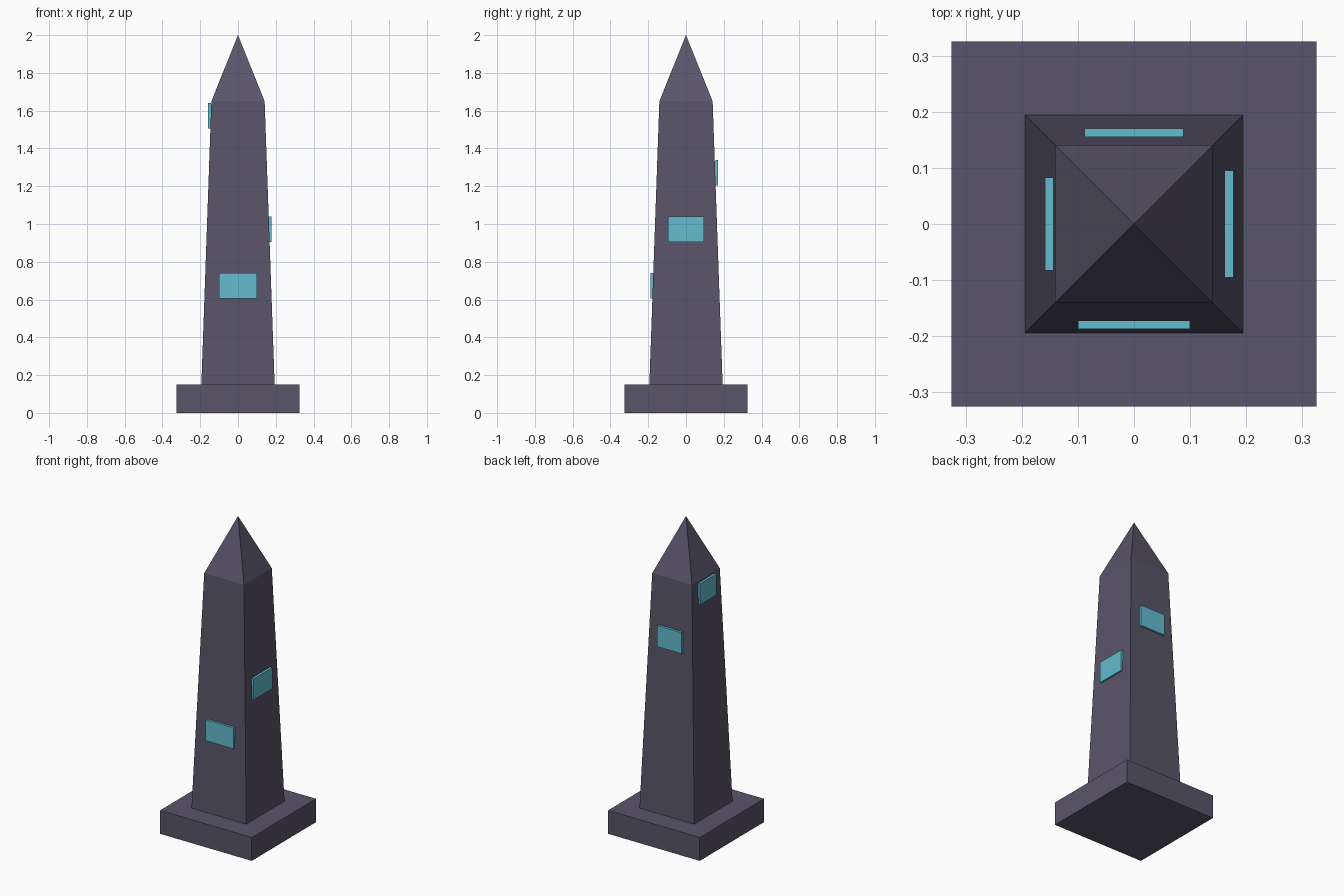
import bpy, bmesh, math
from mathutils import Matrix

if "Cube" in bpy.data.objects:
    bpy.data.objects.remove(bpy.data.objects["Cube"])


def material(name, rgb):
    m = bpy.data.materials.new(name)
    m.diffuse_color = (*rgb, 1)
    m.use_nodes = True
    m.node_tree.nodes["Principled BSDF"].inputs["Base Color"].default_value = m.diffuse_color
    return m


stone = material("dusky violet stone", (0.102, 0.090, 0.145))
glow = material("bright teal", (0.125, 0.50, 0.62))


def square_frustum(name, mat, r_bottom, r_top, z0, z1):
    """Square solid with half-widths r_bottom and r_top between two heights."""
    bm = bmesh.new()
    bmesh.ops.create_cone(bm, cap_ends=True, segments=4,
                          radius1=r_bottom * math.sqrt(2),
                          radius2=r_top * math.sqrt(2), depth=z1 - z0)
    bmesh.ops.remove_doubles(bm, verts=bm.verts, dist=1e-5)
    # align the sides with the axes
    corner = max(bm.verts, key=lambda v: v.co.xy.length).co
    turn = math.pi / 4 - math.atan2(corner.y, corner.x)
    bmesh.ops.transform(bm, verts=bm.verts,
                        matrix=Matrix.Translation((0, 0, (z0 + z1) / 2)) @ Matrix.Rotation(turn, 4, 'Z'))
    return finish(name, bm, mat)


def finish(name, bm, mat):
    bmesh.ops.recalc_face_normals(bm, faces=bm.faces)
    me = bpy.data.meshes.new(name)
    bm.to_mesh(me)
    bm.free()
    me.materials.append(mat)
    ob = bpy.data.objects.new(name, me)
    bpy.context.collection.objects.link(ob)
    return ob


# Plinth, tapered shaft and pointed cap
square_frustum("plinth", stone, 0.325, 0.325, 0, 0.15)
square_frustum("shaft", stone, 0.194, 0.141, 0.15, 1.65)
square_frustum("pointed_cap", stone, 0.141, 0.0, 1.65, 2.0)

# Glowing panels climbing round the shaft: side, half-width, centre distance, centre height
panels = [("front", 0.100, 0.180, 0.6725),
          ("right", 0.095, 0.170, 0.9725),
          ("back", 0.088, 0.1625, 1.2725),
          ("left", 0.0825, 0.151, 1.5725)]
for i, (side, half, dist, z) in enumerate(panels):
    bm = bmesh.new()
    bmesh.ops.create_cube(bm, size=1, matrix=(
        Matrix.Rotation(i * math.pi / 2, 4, 'Z')
        @ Matrix.Translation((0, -dist, z))
        @ Matrix.Diagonal((2 * half, 0.015, 0.135, 1))))
    finish(side + "_panel", bm, glow)
